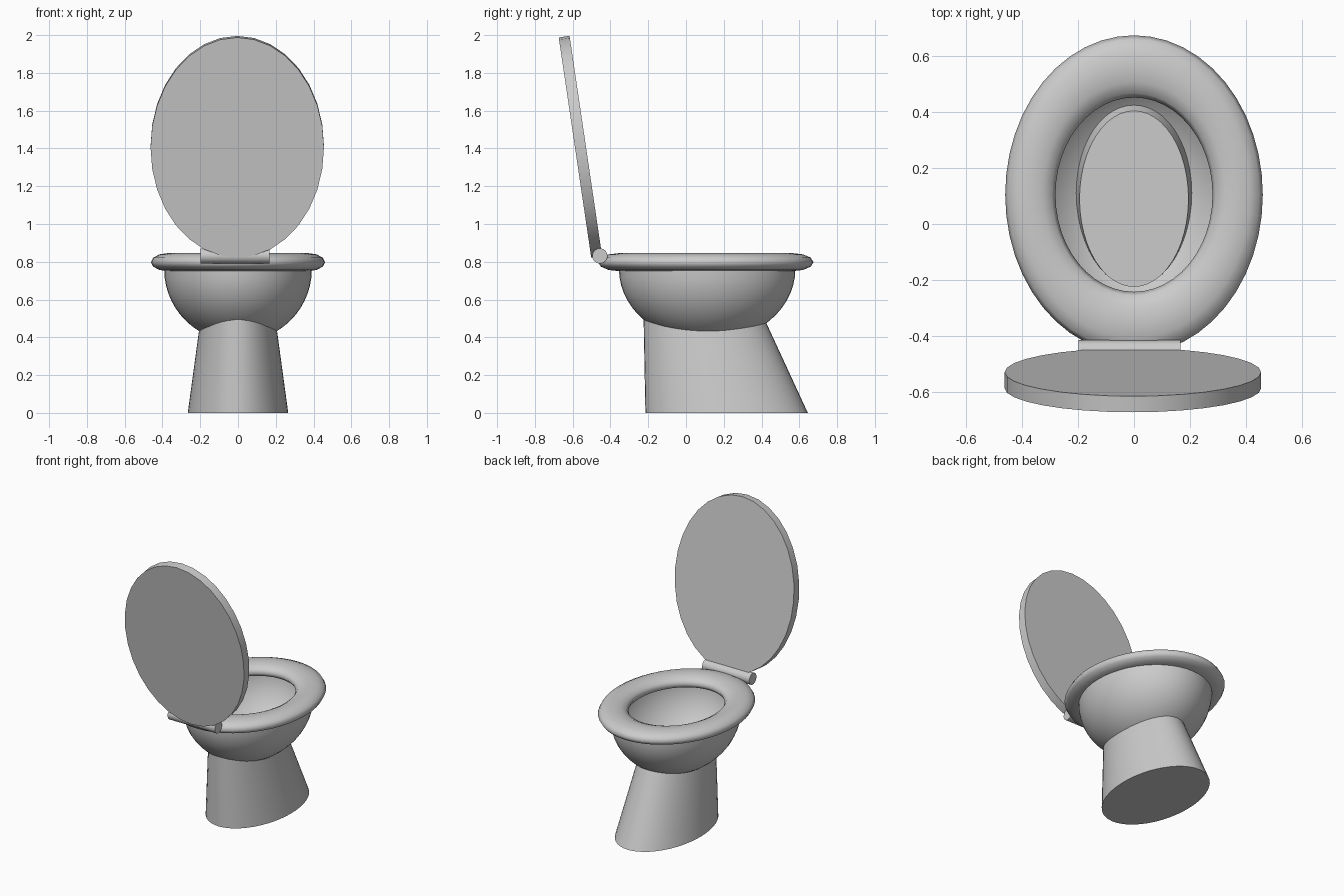
import bpy, bmesh, math
from mathutils import Matrix

if "Cube" in bpy.data.objects:
    bpy.data.objects.remove(bpy.data.objects["Cube"])


def finish(obj, name, angle=40):
    obj.name = name
    bpy.ops.object.select_all(action='DESELECT')
    obj.select_set(True)
    bpy.context.view_layer.objects.active = obj
    bpy.ops.object.transform_apply(location=True, rotation=True, scale=True)
    bpy.ops.object.shade_smooth_by_angle(angle=math.radians(angle))
    return obj


def ellipse_loft(name, rings, segments=32, caps=(True, True)):
    """Skin elliptical rings given as (centre_y, z, radius_x, radius_y)."""
    bm = bmesh.new()
    loops = []
    for cy, z, rx, ry in rings:
        loops.append([bm.verts.new((rx * math.cos(a), cy + ry * math.sin(a), z))
                      for a in (2 * math.pi * i / segments for i in range(segments))])
    for low, high in zip(loops, loops[1:]):
        for i in range(segments):
            j = (i + 1) % segments
            bm.faces.new((low[i], low[j], high[j], high[i]))
    if caps[0]:
        bm.faces.new(loops[0][::-1])
    if caps[1]:
        bm.faces.new(loops[-1])
    mesh = bpy.data.meshes.new(name)
    bm.to_mesh(mesh)
    bm.free()
    obj = bpy.data.objects.new(name, mesh)
    bpy.context.collection.objects.link(obj)
    return finish(obj, name)


# pedestal: tapered and sheared, its flat top shows inside the bowl
ellipse_loft("pedestal", [(0.215, 0, 0.266, 0.43), (0.09, 0.52, 0.195, 0.315)], 48)

# bowl: open half ellipsoid shell
steps = 14
rings = []
for k in range(1, steps + 1):
    t = math.pi / 2 * k / steps
    rings.append((0.112, 0.76 - 0.385 * math.cos(t), 0.391 * math.sin(t), 0.467 * math.sin(t)))
ellipse_loft("bowl", rings, 48, caps=(True, False))

# seat ring: flattened oval torus
bpy.ops.mesh.primitive_torus_add(major_segments=48, minor_segments=12,
                                 major_radius=0.371, minor_radius=0.09,
                                 location=(0, 0.105, 0.798))
seat = bpy.context.object
seat.scale = (1, 1.237, 0.53)
finish(seat, "seat", 180)

# raised lid: thin oval disc leaning back
bpy.ops.mesh.primitive_cylinder_add(vertices=32, radius=1, depth=1)
lid = bpy.context.object
lid.data.transform(Matrix.Diagonal((0.459, 0.589, 0.058, 1)))
lid.rotation_euler = (math.radians(90 + 8.4), 0, 0)
lid.location = (-0.004, -0.559, 1.409)
finish(lid, "lid")

# hinge bar between lid and seat
bpy.ops.mesh.primitive_cylinder_add(vertices=32, radius=0.04, depth=0.366,
                                    location=(-0.016, -0.456, 0.831),
                                    rotation=(0, math.pi / 2, 0))
finish(bpy.context.object, "hinge")
